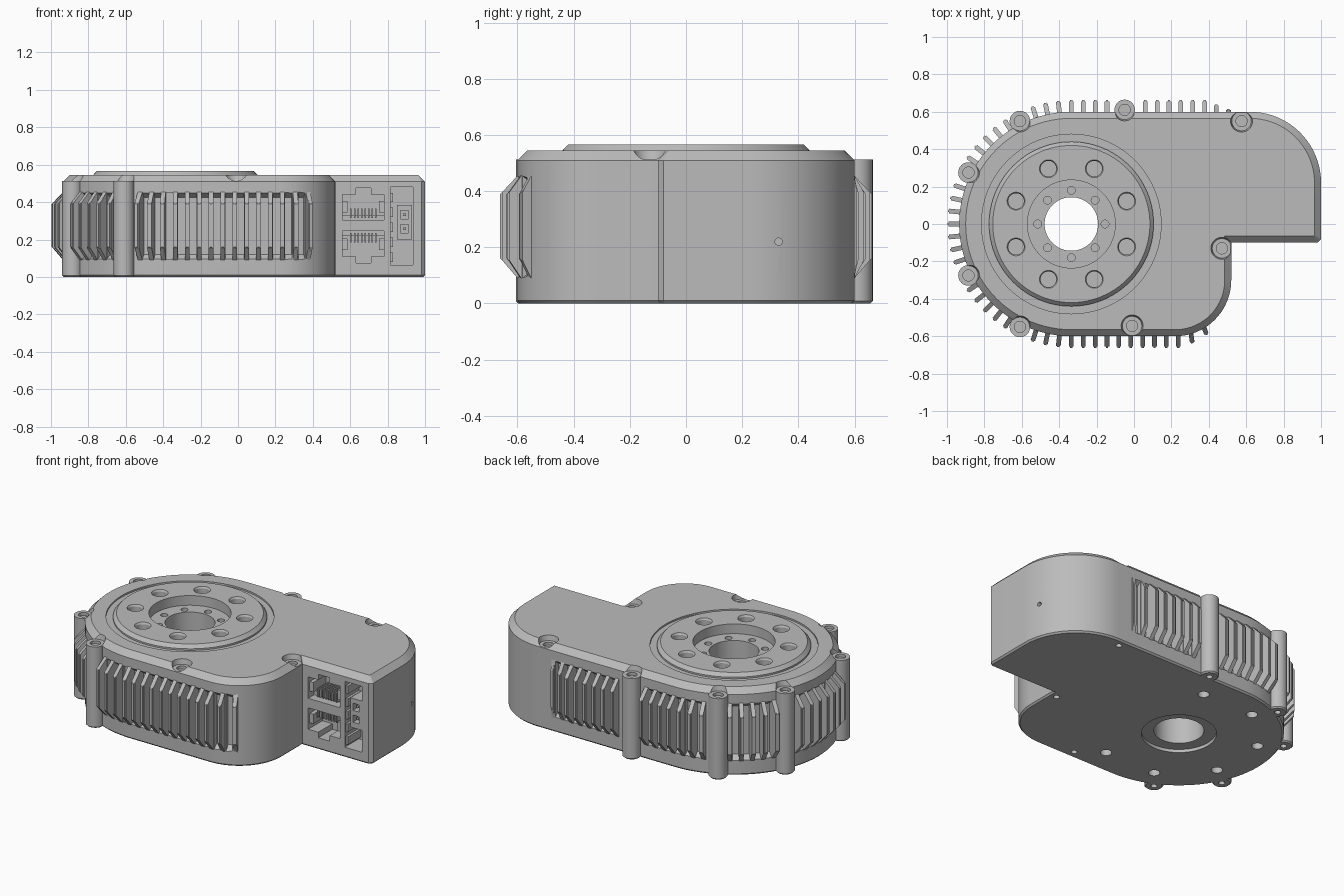
import bpy, bmesh, math
from mathutils import Matrix, Vector

if "Cube" in bpy.data.objects:
    bpy.data.objects.remove(bpy.data.objects["Cube"])

metal = bpy.data.materials.new("plain_grey")
metal.use_nodes = True
GREY = (0.5, 0.5, 0.5, 1)
metal.diffuse_color = GREY
metal.node_tree.nodes["Principled BSDF"].inputs["Base Color"].default_value = GREY

CX = -0.335   # axis of the round drive
R = 0.6       # radius of the round end
PITCH = 0.0635


def make(name, bm):
    bmesh.ops.recalc_face_normals(bm, faces=bm.faces)
    mesh = bpy.data.meshes.new(name)
    bm.to_mesh(mesh)
    bm.free()
    mesh.materials.append(metal)
    obj = bpy.data.objects.new(name, mesh)
    bpy.context.collection.objects.link(obj)
    return obj


def loft(bm, loops):
    rings = [[bm.verts.new(p) for p in loop] for loop in loops]
    n = len(rings[0])
    for a, b in zip(rings, rings[1:]):
        for i in range(n):
            j = (i + 1) % n
            bm.faces.new((a[i], a[j], b[j], b[i]))
    bm.faces.new(rings[0][::-1])
    bm.faces.new(rings[-1])


def turned(bm, x, y, profile, n=32):
    """Solid of revolution from (radius, z) pairs."""
    loft(bm, [[(x + r * math.cos(math.tau * i / n), y + r * math.sin(math.tau * i / n), z)
               for i in range(n)] for r, z in profile])


def box(bm, x0, x1, y0, y1, z0, z1):
    loft(bm, [[(x0, y0, z), (x1, y0, z), (x1, y1, z), (x0, y1, z)] for z in (z0, z1)])


def polar(radius, deg, x=CX, y=0):
    a = math.radians(deg)
    return x + radius * math.cos(a), y + radius * math.sin(a)


def ring(radius, first, step, count):
    return [polar(radius, first + step * i) for i in range(count)]


def boolean(target, tool, op="DIFFERENCE"):
    mod = target.modifiers.new("cut", "BOOLEAN")
    mod.object, mod.operation, mod.solver = tool, op, "EXACT"
    bpy.context.view_layer.update()
    graph = bpy.context.evaluated_depsgraph_get()
    mesh = bpy.data.meshes.new_from_object(target.evaluated_get(graph))
    target.modifiers.clear()
    target.data = mesh
    bpy.data.objects.remove(tool)


def drill(target, points, profile, n=32):
    bm = bmesh.new()
    for x, y in points:
        turned(bm, x, y, profile, n)
    boolean(target, make("drill", bm))


def outline(d, z):
    """Housing footprint inset by d."""
    def arc(x, y, r, a0, a1, n):
        return [polar(r - d, a0 + (a1 - a0) * i / n, x, y) for i in range(n + 1)]
    pts = arc(0.62, 0.22, 0.38, 0, 90, 20) + arc(CX, 0, R, 90, 270, 48)
    pts += arc(0.22, -0.3, 0.3, 270, 360, 20)
    pts += [(0.52 - d, -0.1 + d), (0.98 - d / 2, -0.1 + d), (1 - d, -0.08 + d / 2)]
    return [(x, y, z) for x, y in pts]


# Housing with bevelled rims
bm = bmesh.new()
loft(bm, [outline(0.01, 0), outline(0, 0.01), outline(0, 0.51), outline(0.035, 0.545)])
housing = make("housing", bm)

# Screw columns around the rim
outer = [(-0.61, 0.55), (-0.05, 0.61), (-0.885, 0.275), (-0.885, -0.275), (-0.61, -0.55)]
inner = [(0.575, 0.55), (-0.01, -0.545), (0.47, -0.13)]
bm = bmesh.new()
for x, y in outer:
    turned(bm, x, y, [(0.047, 0), (0.055, 0.008), (0.055, 0.513)])
boolean(housing, make("columns", bm), "UNION")
drill(housing, outer + inner, [(0.03, 0.495), (0.03, 0.513), (0.052, 0.5131), (0.062, 0.56)])
drill(housing, outer + inner, [(0.018, -0.02), (0.018, 0.05)], 16)

# Output flange, set in a shallow groove
centre = [(CX, 0)]
drill(housing, centre, [(0.48, 0.535), (0.48, 0.6)], 96)
bm = bmesh.new()
turned(bm, CX, 0, [(0.44, 0.5), (0.44, 0.545), (0.42, 0.566)], 96)
boolean(housing, make("flange", bm), "UNION")
drill(housing, centre, [(0.235, 0.505), (0.235, 0.6)], 64)
drill(housing, centre, [(0.143, -0.1), (0.143, 0.7)], 64)
drill(housing, centre, [(0.215, -0.1), (0.215, 0.02)], 64)
drill(housing, ring(0.32, 22.5, 45, 8), [(0.042, 0.45), (0.042, 0.555), (0.05, 0.57)])
drill(housing, ring(0.18, 0, 45, 8), [(0.021, 0.45), (0.021, 0.55)], 20)
drill(housing, ring(0.47, 67.5, 45, 6), [(0.033, -0.02), (0.033, 0.07)], 24)

# Small vent in the end wall
bm = bmesh.new()
bmesh.ops.create_cone(bm, cap_ends=True, segments=16, radius1=0.013, radius2=0.013, depth=0.08,
                      matrix=Matrix.Translation((1, 0.33, 0.22)) @ Matrix.Rotation(math.pi / 2, 4, "Y"))
boolean(housing, make("vent", bm))

# Cooling fins: groups of (x, y, outward angle, reach)
STEP = 6.1


def round_fins(mid, ks):
    return [(*polar(R, mid + STEP * k), mid + STEP * k, 0.062) for k in ks]


def straight_fins(x, side, count):
    return [(x + PITCH * i, side * R, side * 90, 0.062) for i in range(count)]


groups = [
    round_fins(180, range(-3, 4)),
    round_fins(135, range(-2, 3)),
    round_fins(225, range(-2, 3)),
    round_fins(90, (3, 2, 1)) + straight_fins(CX, 1, 4),
    straight_fins(0.06, 1, 6) + [(0.44, R, 90, 0.04), (0.505, R, 90, 0.015)],
    round_fins(270, (-3, -2, -1)) + straight_fins(CX, -1, 10)
    + [(0.305, -0.588, -82, 0.05), (0.375, -0.555, -70, 0.04)],
]


def radial_prism(bm, x, y, deg, width, profile):
    """Extrude an (outward, z) profile sideways about a rim point."""
    out = Vector((*polar(1, deg, 0, 0), 0))
    side = Vector((-out.y, out.x, 0))
    loft(bm, [[Vector((x, y, z)) + out * n + side * s * width / 2 for n, z in profile]
              for s in (-1, 1)])


fins, slots = bmesh.new(), bmesh.new()
for group in groups:
    for x, y, a, reach in group:
        tip = reach - 0.006
        radial_prism(fins, x, y, a, 0.025, [(-0.04, 0.09), (0, 0.09), (tip, 0.155), (tip, 0.395),
                                            (0, 0.455), (-0.04, 0.455)])
        radial_prism(fins, x, y, a, 0.013, [(0, 0.1), (reach, 0.16), (reach, 0.39), (0, 0.445)])
    for f, g in zip(group, group[1:]):
        x, y, a = [(u + v) / 2 for u, v in zip(f[:3], g[:3])]
        radial_prism(slots, x, y, a, PITCH - 0.026,
                     [(-0.03, 0.12), (0.02, 0.08), (0.02, 0.465), (-0.03, 0.425)])
boolean(housing, make("slots", slots))
cooling_fins = make("cooling_fins", fins)

# Sockets: two data ports, mirrored about their shared height, and a power bay
PORT_Y, MID = -0.1, 0.275


def both(bm, x0, x1, y0, y1, h0, h1):
    for s in (1, -1):
        box(bm, x0, x1, y0, y1, *sorted((MID + s * h0, MID + s * h1)))


FRONT = PORT_Y - 0.05
for part in ((0.56, 0.78, 0.03, 0.165), (0.63, 0.71, 0.15, 0.2)):
    bm = bmesh.new()
    both(bm, part[0], part[1], FRONT, 0.04, part[2], part[3])
    boolean(housing, make("port_opening", bm))
bm = bmesh.new()
box(bm, 0.815, 0.935, FRONT, 0.04, 0.065, 0.48)
boolean(housing, make("power_opening", bm))

bm = bmesh.new()
for i in range(8):
    x = 0.6 + i * 0.019
    both(bm, x, x + 0.008, -0.07, 0.04, 0.04, 0.09)
both(bm, 0.56, 0.78, -0.04, 0.04, 0.03, 0.055)
both(bm, 0.56, 0.585, -0.085, 0.04, 0.07, 0.13)
both(bm, 0.755, 0.78, -0.085, 0.04, 0.07, 0.13)
make("data_port_contacts", bm)

bm = bmesh.new()
box(bm, 0.85, 0.93, -0.095, 0.04, 0.2, 0.385)
power_plug = make("power_connector", bm)
bm = bmesh.new()
for z in (0.235, 0.31):
    box(bm, 0.868, 0.912, FRONT, 0, z, z + 0.045)
boolean(power_plug, make("plug_openings", bm))
bm = bmesh.new()
for z in (0.2575, 0.3325):
    box(bm, 0.883, 0.897, -0.08, 0.02, z - 0.007, z + 0.007)
for i in range(5):
    box(bm, 0.815, 0.83, -0.09, 0.04, 0.08 + i * 0.08, 0.13 + i * 0.08)
make("power_contacts", bm)

# Smooth the round walls, keep edges crisp
bpy.ops.object.select_all(action="DESELECT")
housing.select_set(True)
bpy.context.view_layer.objects.active = housing
bpy.ops.object.shade_smooth_by_angle(angle=math.radians(25))
